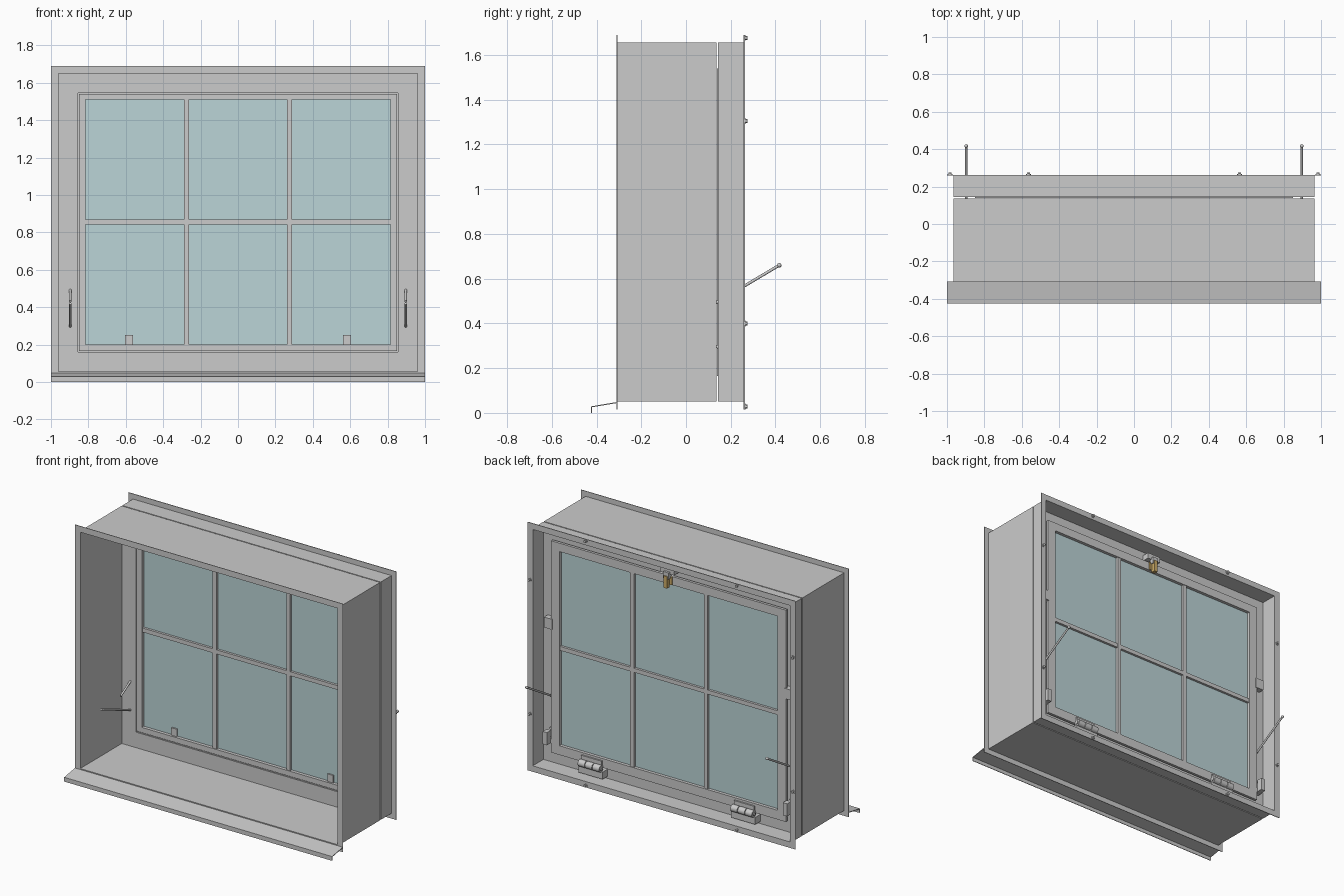
import bpy, bmesh, math
from mathutils import Vector

if "Cube" in bpy.data.objects:
    bpy.data.objects.remove(bpy.data.objects["Cube"])

def material(name, color):
    m = bpy.data.materials.new(name)
    m.diffuse_color = color
    m.use_nodes = True
    m.node_tree.nodes["Principled BSDF"].inputs["Base Color"].default_value = m.diffuse_color
    return m

GLASS = material("pale_glass", (0.50, 0.66, 0.68, 1))
BRASS = material("brass", (0.62, 0.42, 0.14, 1))

def finish(name, bm, mat=None):
    bmesh.ops.recalc_face_normals(bm, faces=bm.faces)
    me = bpy.data.meshes.new(name)
    bm.to_mesh(me)
    bm.free()
    ob = bpy.data.objects.new(name, me)
    bpy.context.collection.objects.link(ob)
    if mat:
        me.materials.append(mat)
    return ob

def box(name, x0, x1, y0, y1, z0, z1, mat=None):
    bm = bmesh.new()
    bmesh.ops.create_cube(bm, size=1)
    for v in bm.verts:
        v.co = ((x0 + x1) / 2 + v.co.x * (x1 - x0),
                (y0 + y1) / 2 + v.co.y * (y1 - y0),
                (z0 + z1) / 2 + v.co.z * (z1 - z0))
    return finish(name, bm, mat)

def ring(name, outer, inner, y0, y1):
    """Rectangular frame; outer and inner are (half width, bottom z, top z)."""
    bm = bmesh.new()
    loops = []
    for (w, b, t), y in ((outer, y0), (outer, y1), (inner, y1), (inner, y0)):
        loops.append([bm.verts.new((x, y, z)) for x, z in ((-w, b), (w, b), (w, t), (-w, t))])
    for k in range(4):
        a, c = loops[k], loops[(k + 1) % 4]
        for i in range(4):
            j = (i + 1) % 4
            bm.faces.new((a[i], a[j], c[j], c[i]))
    return finish(name, bm)

def rod(name, p, q, r, sides=12):
    p, q = Vector(p), Vector(q)
    bm = bmesh.new()
    bmesh.ops.create_cone(bm, cap_ends=True, segments=sides, radius1=r, radius2=r, depth=(q - p).length)
    rot = (q - p).to_track_quat('Z', 'Y')
    for v in bm.verts:
        v.co = rot @ v.co + (p + q) / 2
    ob = finish(name, bm)
    ob.data.shade_smooth()
    ob.data.set_sharp_from_angle(angle=math.radians(40))
    return ob

def ball(name, c, r):
    bm = bmesh.new()
    bmesh.ops.create_uvsphere(bm, u_segments=12, v_segments=8, radius=r)
    bmesh.ops.translate(bm, verts=bm.verts, vec=c)
    ob = finish(name, bm)
    ob.data.shade_smooth()

# Deep sheet-metal casing: two shells with a narrow slit between them
shell_out, shell_in = (0.965, 0.05, 1.655), (0.960, 0.055, 1.650)
lip = (1.0, 0.015, 1.69)
opening = (0.855, 0.16, 1.545)
ring("front_casing", shell_out, shell_in, -0.308, 0.137)
ring("rear_casing", shell_out, shell_in, 0.144, 0.262)
ring("front_flange", lip, shell_in, -0.311, -0.307)
ring("rear_flange", lip, shell_in, 0.258, 0.263)
ring("front_inner_flange", shell_out, opening, 0.132, 0.137)
ring("rear_inner_flange", shell_out, opening, 0.144, 0.149)

# Sloping drip sill
bm = bmesh.new()
prof = [(-0.307, 0.049), (-0.425, 0.029), (-0.425, 0.0), (-0.421, 0.0), (-0.421, 0.025), (-0.307, 0.044)]
ends = [[bm.verts.new((x, y, z)) for y, z in prof] for x in (-1, 1)]
for e in ends:
    bm.faces.new(e)
for i in range(6):
    j = (i + 1) % 6
    bm.faces.new((ends[0][i], ends[0][j], ends[1][j], ends[1][i]))
finish("drip_sill", bm)

# Opening sash, glazing bars and glass
sight = (0.815, 0.20, 1.51)
ring("sash_frame", (0.85, 0.165, 1.54), sight, 0.138, 0.185)
ring("sash_rear_lip", (0.877, 0.138, 1.567), sight, 0.168, 0.186)
box("glass_pane", -0.82, 0.82, 0.160, 0.165, 0.195, 1.515, GLASS)
for s in (-1, 1):
    box("vertical_glazing_bar", s * 0.275 - 0.014, s * 0.275 + 0.014, 0.143, 0.182, 0.195, 1.515)
box("horizontal_glazing_bar", -0.82, 0.82, 0.144, 0.181, 0.841, 0.869)

# Mirrored hardware
for s in (-1, 1):
    hx = s * 0.57
    # Hinges
    box("glass_clip", s * 0.583 - 0.021, s * 0.583 + 0.021, 0.150, 0.162, 0.19, 0.25)
    box("hinge_block", hx - 0.09, hx + 0.09, 0.148, 0.205, 0.07, 0.118)
    box("hinge_leaf", hx - 0.075, hx + 0.075, 0.184, 0.196, 0.12, 0.185)
    for k in (-1, 0, 1):
        rod("hinge_knuckle", (hx + k * 0.055 - 0.025, 0.205, 0.138),
            (hx + k * 0.055 + 0.025, 0.205, 0.138), 0.023, 16)
    rod("hinge_pin", (hx - 0.085, 0.205, 0.138), (hx + 0.085, 0.205, 0.138), 0.012)
    # Side catches
    box("side_catch", s * 0.897 - 0.03, s * 0.897 + 0.03, 0.147, 0.19, 0.97, 1.04)
    # Stay rods and their lower pivots
    x = s * 0.897
    rod("long_stay_rod", (x, 0.03, 0.43), (x, 0.42, 0.662), 0.0065)
    ball("stay_rod_knob", (x, 0.417, 0.66), 0.010)
    rod("short_stay_rod", (x, 0.21, 0.268), (x, -0.18, 0.42), 0.0065)
    box("stay_pivot_block", x - 0.016, x + 0.016, 0.185, 0.225, 0.2, 0.285)
    box("stay_pivot_plate", x - 0.022, x + 0.022, 0.147, 0.186, 0.2, 0.225)
    # Flange bolts
    spots = [(s * 0.983, 0.4), (s * 0.983, 1.305), (s * 0.565, 0.028), (s * 0.565, 1.677)]
    for bx, bz in spots:
        rod("bolt_washer", (bx, 0.262, bz), (bx, 0.266, bz), 0.013)
        rod("bolt_head", (bx, 0.265, bz), (bx, 0.275, bz), 0.009, 6)

# Top latch with brass lever
box("latch_keeper", -0.05, 0.05, 0.147, 0.20, 1.585, 1.625)
box("latch_tongue", -0.02, 0.02, 0.185, 0.215, 1.555, 1.60)
box("latch_plate", -0.03, 0.03, 0.184, 0.194, 1.512, 1.566, BRASS)
box("latch_lever", -0.013, 0.013, 0.192, 0.222, 1.495, 1.575, BRASS)
